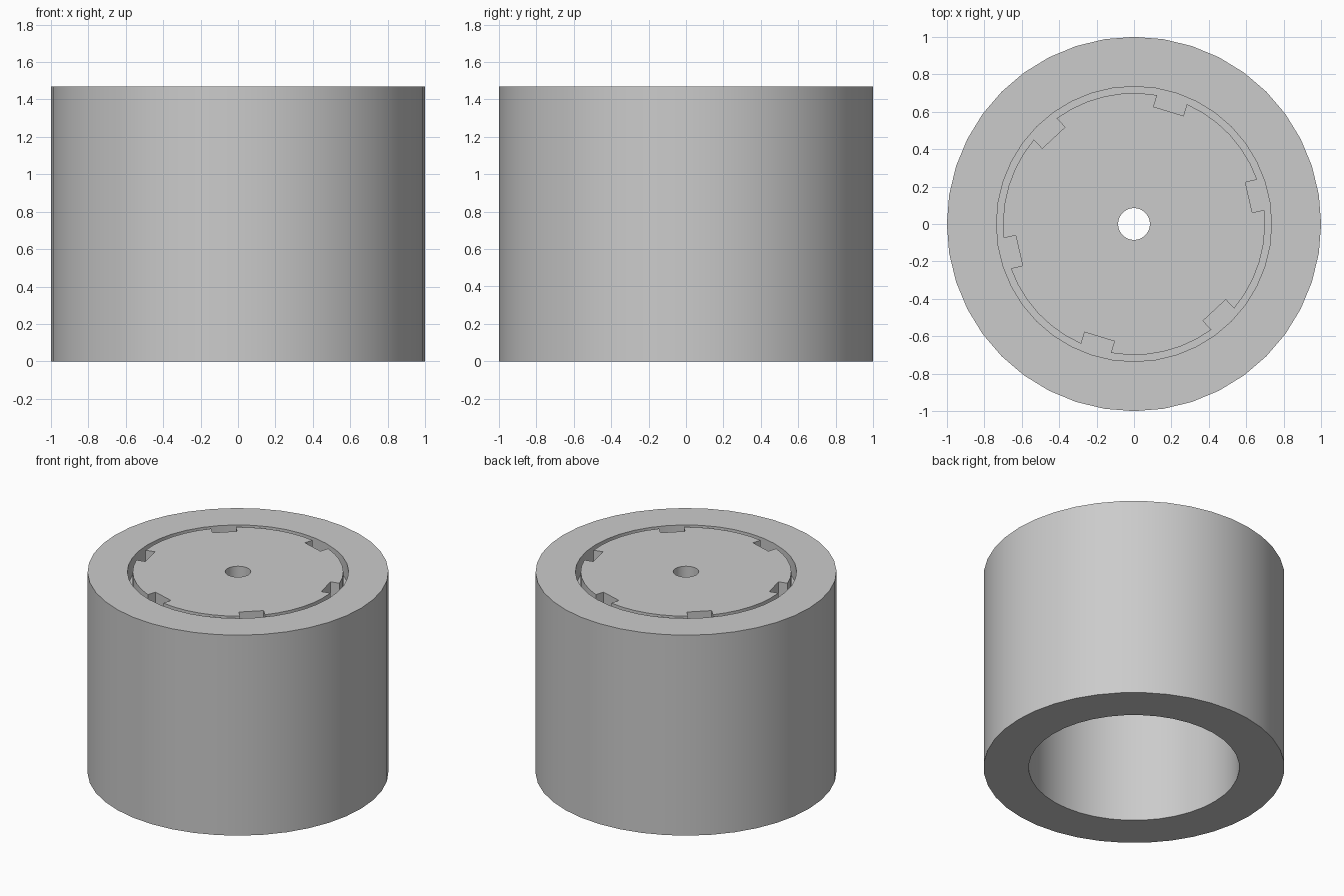
import bpy, bmesh
from math import sin, cos, pi, radians, asin, sqrt
from mathutils import Vector

if "Cube" in bpy.data.objects:
    bpy.data.objects.remove(bpy.data.objects["Cube"], do_unlink=True)

HEIGHT = 1.47
GROOVE_FLOOR = 1.34
CEILING = 1.26
BORE, GROOVE, HOLE = 0.70, 0.735, 0.085
SEGMENTS = 40

grey = bpy.data.materials.new("plain grey")
grey.use_nodes = True
GREY = (0.6, 0.6, 0.6, 1)
grey.diffuse_color = GREY
grey.node_tree.nodes["Principled BSDF"].inputs["Base Color"].default_value = GREY


def finish(name, bm):
    bmesh.ops.recalc_face_normals(bm, faces=bm.faces)
    mesh = bpy.data.meshes.new(name)
    bm.to_mesh(mesh)
    bm.free()
    mesh.materials.append(grey)
    obj = bpy.data.objects.new(name, mesh)
    bpy.context.collection.objects.link(obj)
    bpy.ops.object.select_all(action='DESELECT')
    obj.select_set(True)
    bpy.context.view_layer.objects.active = obj
    bpy.ops.object.shade_smooth_by_angle(angle=radians(30))
    return obj


def polar(radius, angle, z):
    return Vector((radius * cos(angle), radius * sin(angle), z))


def add_loop(bm, points):
    verts = [bm.verts.new(p) for p in points]
    return [bm.edges.new((a, b)) for a, b in zip(verts, verts[1:] + verts[:1])]


# Outer sleeve: closed profile turned round the z axis, with a web under the lid
profile = [(BORE, 0), (1, 0), (1, HEIGHT), (GROOVE, HEIGHT),
           (GROOVE, GROOVE_FLOOR), (HOLE, GROOVE_FLOOR),
           (HOLE, CEILING), (BORE, CEILING)]
bm = bmesh.new()
edges = add_loop(bm, [(r, 0, z) for r, z in profile])
bmesh.ops.spin(bm, geom=list(bm.verts) + edges, cent=(0, 0, 0),
               axis=(0, 0, 1), angle=2 * pi, steps=SEGMENTS, use_merge=True)
bmesh.ops.remove_doubles(bm, verts=bm.verts, dist=0.0001)
finish("sleeve", bm)

# Lid: disc with six square notches in the rim and a centre hole
half_width, notch_floor, rim_steps = 0.083, 0.63, 6
half_angle = asin(half_width / BORE)
floor_radius = sqrt(notch_floor ** 2 + half_width ** 2)
floor_angle = asin(half_width / floor_radius)
outline = []
for i in range(6):
    mid = radians(13 + 60 * i)
    outline += [polar(BORE, mid - half_angle, HEIGHT),
                polar(floor_radius, mid - floor_angle, HEIGHT),
                polar(floor_radius, mid + floor_angle, HEIGHT)]
    arc = pi / 3 - 2 * half_angle
    outline += [polar(BORE, mid + half_angle + arc * k / rim_steps, HEIGHT)
                for k in range(rim_steps)]
hole = [polar(HOLE, 2 * pi * k / SEGMENTS, HEIGHT) for k in range(SEGMENTS)]

bm = bmesh.new()
edges = add_loop(bm, outline) + add_loop(bm, hole)
bmesh.ops.triangle_fill(bm, edges=edges, use_beauty=True, normal=(0, 0, 1))
grown = bmesh.ops.extrude_face_region(bm, geom=list(bm.faces), use_keep_orig=True)
bmesh.ops.translate(bm, vec=(0, 0, GROOVE_FLOOR - HEIGHT),
                    verts=[v for v in grown["geom"] if isinstance(v, bmesh.types.BMVert)])
finish("notched_lid", bm)
